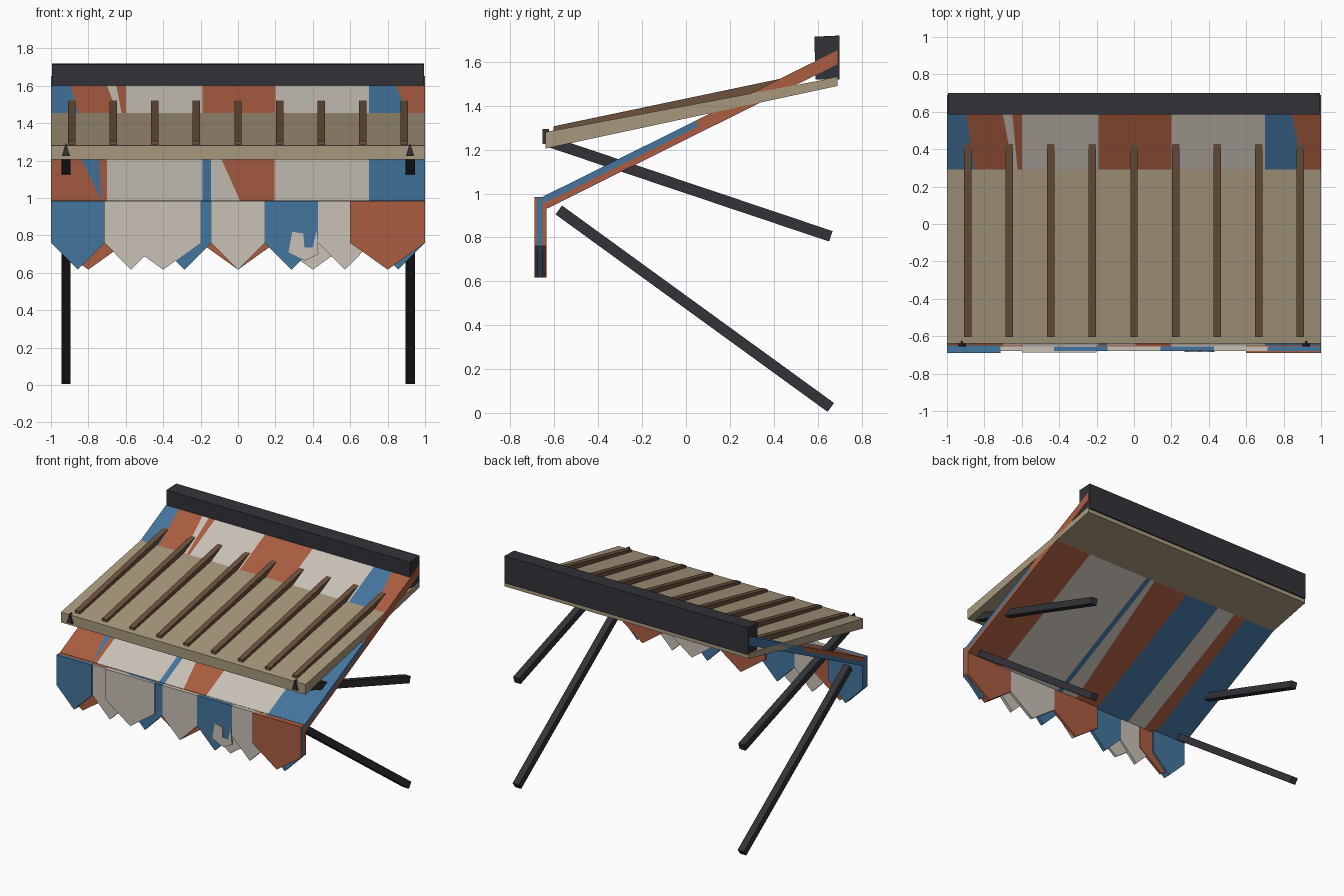
import bpy, bmesh
from mathutils import Vector

if "Cube" in bpy.data.objects:
    bpy.data.objects.remove(bpy.data.objects["Cube"])


def material(name, rgb):
    lin = [((c / 255 + 0.055) / 1.055) ** 2.4 for c in rgb] + [1]
    m = bpy.data.materials.new(name)
    m.use_nodes = True
    m.diffuse_color = lin
    m.node_tree.nodes["Principled BSDF"].inputs["Base Color"].default_value = lin
    return m


TAN = material("tan_board", (168, 153, 125))
BROWN = material("brown_wood", (108, 81, 60))
DARK = material("dark_metal", (51, 50, 56))
BLUE = material("blue_cloth", (68, 117, 158))
RUST = material("rust_cloth", (170, 93, 65))
CREAM = material("cream_cloth", (200, 193, 182))


def make(name, bm, mat):
    bmesh.ops.recalc_face_normals(bm, faces=bm.faces)
    me = bpy.data.meshes.new(name)
    bm.to_mesh(me)
    bm.free()
    me.materials.append(mat)
    ob = bpy.data.objects.new(name, me)
    bpy.context.collection.objects.link(ob)
    return ob


def extrude(name, points, offset, mat):
    """Solid made by sweeping a flat outline along an offset."""
    bm = bmesh.new()
    face = bm.faces.new([bm.verts.new(p) for p in points])
    swept = bmesh.ops.extrude_face_region(bm, geom=[face])["geom"]
    bmesh.ops.translate(bm, vec=offset,
                        verts=[v for v in swept if isinstance(v, bmesh.types.BMVert)])
    return make(name, bm, mat)


def side_prism(name, profile, x0, x1, mat):
    return extrude(name, [(x0, y, z) for y, z in profile], (x1 - x0, 0, 0), mat)


# Wall beam and sloping board roof
side_prism("wall_beam", [(0.59, 1.52), (0.585, 1.715), (0.7, 1.72), (0.7, 1.52)],
           -0.995, 0.995, DARK)
side_prism("board_roof", [(-0.64, 1.205), (-0.64, 1.28), (0.69, 1.53), (0.69, 1.49)],
           -1, 1, TAN)

# Roof battens
for i in range(-4, 5):
    x = i * 0.222
    side_prism("roof_batten", [(-0.605, 1.27), (-0.605, 1.306), (0.44, 1.525), (0.44, 1.47)],
               x - 0.02, x + 0.02, BROWN)


# Support struts, two each side
def strut(name, a, b, width):
    a, b = Vector(a), Vector(b)
    d = (b - a).normalized()
    n = d.cross(Vector((1, 0, 0))) * width / 2
    s = Vector((width / 2, 0, 0))
    extrude(name, [a + n + s, a + n - s, a - n - s, a - n + s], b - a, DARK)


for side, label in ((1, "left"), (-1, "right")):
    x = side * 0.92
    strut(label + "_upper_strut", (x, -0.62, 1.235), (x, 0.66, 0.805), 0.05)
    strut(label + "_lower_strut", (x, -0.58, 0.925), (x, 0.66, 0.025), 0.05)
    # Bracket tip poking through the front board
    extrude(label + "_bracket", [(x - 0.022, -0.655, 1.225), (x + 0.022, -0.655, 1.225),
                                 (x, -0.655, 1.295)], (0, 0.03, 0), DARK)


# Cloth canopy: sloped strips, each from its left edge to the next one's
def canopy_z(y):
    return 1.31 + 0.497 * y


def strips(name, y0, y1, drop, thick, edges):
    for (f0, b0, mat), (f1, b1, _) in zip(edges, edges[1:]):
        pts = [(f0, y0), (f1, y0), (b1, y1), (b0, y1)]
        pts = [p for i, p in enumerate(pts) if p != pts[i - 1]]
        extrude(name, [(x, y, canopy_z(y) - drop) for x, y in pts], (0, 0, -thick), mat)


END = (1, 1, None)
strips("canopy_front", -0.65, 0.05, 0, 0.032, [
    (-1, -1, RUST), (-0.73, -0.9, BLUE), (-0.73, -0.75, RUST), (-0.7, -0.7, CREAM),
    (-0.19, -0.19, BLUE), (-0.145, -0.145, CREAM), (0.01, -0.145, RUST),
    (0.195, 0.195, CREAM), (0.7, 0.7, BLUE), END])
strips("canopy_rear", 0.05, 0.69, 0, 0.032, [
    (-1, -1, BLUE), (-0.82, -0.91, RUST), (-0.6, -0.72, CREAM), (-0.6, -0.66, RUST),
    (-0.6, -0.6, CREAM), (-0.19, -0.19, RUST), (0.2, 0.2, CREAM), (0.7, 0.7, BLUE),
    (0.96, 0.82, RUST), END])
strips("canopy_lining", -0.65, 0.69, 0.032, 0.032, [
    (-1, -1, BLUE), (-0.74, -0.74, RUST), (-0.64, -0.64, CREAM), (-0.49, -0.49, BLUE),
    (-0.2, -0.2, RUST), (0, 0.13, CREAM), (0.13, 0.13, BLUE), (0.17, 0.17, CREAM),
    (0.69, 0.69, RUST), END])


# Pointed valance: rows of seven and five overlapping flaps
def flap(name, x0, x1, y0, y1, mat):
    pts = [(x0, 0.985), (x0, 0.76), ((x0 + x1) / 2, 0.617), (x1, 0.76), (x1, 0.985)]
    extrude(name, [(x, y0, z) for x, z in pts], (0, y1 - y0, 0), mat)


w = 2 / 7
for i in range(7):
    y0, y1 = (-0.69, -0.635) if i == 0 else (-0.68, -0.655)
    flap("narrow_flap", -1 + i * w, -1 + (i + 1) * w, y0, y1, CREAM if i % 2 else BLUE)

depths = [(-0.67, -0.65), (-0.688, -0.67), (-0.66, -0.638), (-0.66, -0.638), (-0.69, -0.635)]
for i, (y0, y1) in enumerate(depths):
    flap("wide_flap", -1 + i * 0.4, -0.6 + i * 0.4, y0, y1, CREAM if i % 2 else RUST)

# Cream patch showing through the blue flap
patch = [(0.27, 0.71), (0.29, 0.82), (0.35, 0.81), (0.355, 0.735), (0.4, 0.735),
         (0.42, 0.83), (0.43, 0.7), (0.36, 0.665)]
extrude("cloth_patch", [(x, -0.685, z) for x, z in patch], (0, 0.008, 0), CREAM)
